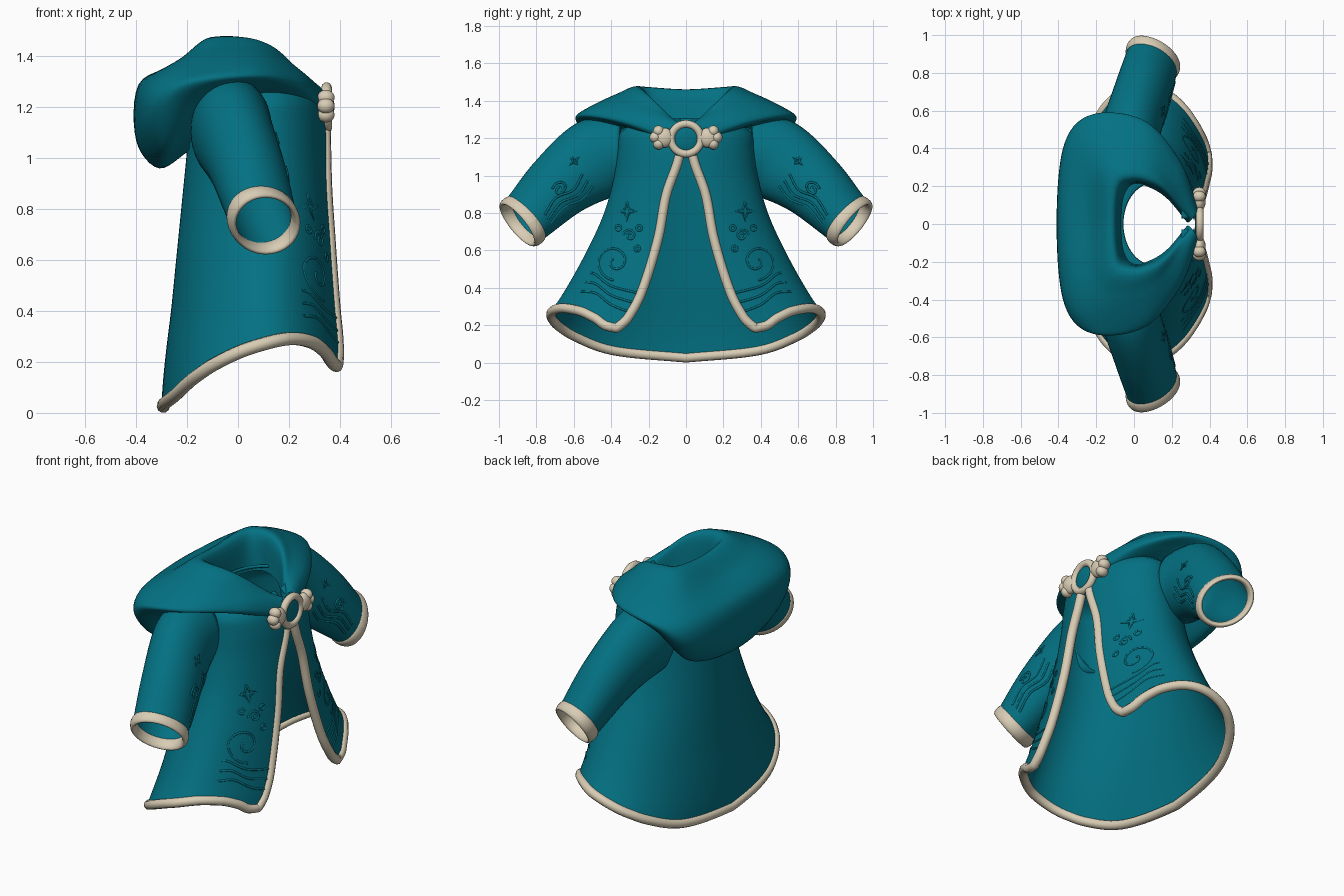
import bpy, bmesh, math
from mathutils import Vector

cube = bpy.data.objects.get("Cube")
if cube:
    bpy.data.objects.remove(cube, do_unlink=True)


def material(name, rgb):
    mat = bpy.data.materials.new(name)
    mat.use_nodes = True
    color = (*rgb, 1)
    mat.diffuse_color = color
    mat.node_tree.nodes["Principled BSDF"].inputs["Base Color"].default_value = color
    return mat


teal = material("teal cloth", (.001, .165, .225))
cream = material("cream trim", (.69, .61, .46))


def spline(keys, t):
    """Smooth interpolation through rows of (t, values...)."""
    t = min(max(t, keys[0][0]), keys[-1][0])
    i = 0
    while i < len(keys) - 2 and t > keys[i + 1][0]:
        i += 1
    last = len(keys) - 1

    def slope(j, c):
        a, b = keys[max(j - 1, 0)], keys[min(j + 1, last)]
        return (b[c] - a[c]) / (b[0] - a[0])

    a, b = keys[i], keys[i + 1]
    h = b[0] - a[0]
    s = (t - a[0]) / h
    out = []
    for c in range(1, len(a)):
        out.append(a[c] * (1 + 2 * s) * (1 - s) ** 2 + b[c] * s * s * (3 - 2 * s)
                   + h * slope(i, c) * s * (1 - s) ** 2 + h * slope(i + 1, c) * s * s * (s - 1))
    return out


def loft(name, rows, mat, ring=False, thick=0):
    """Skin a grid of points; ring closes every row."""
    bm = bmesh.new()
    grid = [[bm.verts.new(p) for p in row] for row in rows]
    n = len(rows[0])
    for low, high in zip(grid, grid[1:]):
        for j in range(n if ring else n - 1):
            k = (j + 1) % n
            bm.faces.new((low[j], low[k], high[k], high[j]))
    bmesh.ops.recalc_face_normals(bm, faces=bm.faces)
    me = bpy.data.meshes.new(name)
    bm.to_mesh(me)
    bm.free()
    me.shade_smooth()
    me.materials.append(mat)
    ob = bpy.data.objects.new(name, me)
    bpy.context.collection.objects.link(ob)
    if thick:
        mod = ob.modifiers.new("thickness", "SOLIDIFY")
        mod.thickness = thick
        mod.offset = 0


def tubes(name, paths, radius, mat, cyclic=False):
    cu = bpy.data.curves.new(name, "CURVE")
    cu.dimensions = "3D"
    cu.bevel_depth = radius
    cu.bevel_resolution = 3
    cu.use_fill_caps = True
    for path in paths:
        sp = cu.splines.new("POLY")
        sp.points.add(len(path) - 1)
        for point, p in zip(sp.points, path):
            point.co = (*p, 1)
        sp.use_cyclic_u = cyclic
        sp.use_smooth = True
    cu.materials.append(mat)
    ob = bpy.data.objects.new(name, cu)
    bpy.context.collection.objects.link(ob)


def ball(name, place, scale, mat):
    bpy.ops.mesh.primitive_uv_sphere_add(segments=24, ring_count=14, location=place)
    ob = bpy.context.object
    ob.name = name
    ob.scale = scale
    ob.data.shade_smooth()
    ob.data.materials.append(mat)


# Robe body: half width, front depth and back depth by height
BODY = [(0, .95, .33, .4), (.14, .83, .322, .39), (.28, .71, .31, .375), (.4, .63, .293, .36),
        (.6, .52, .272, .34), (.8, .43, .255, .32), (1, .375, .24, .3), (1.15, .355, .23, .285),
        (1.24, .335, .205, .25), (1.3, .22, .155, .165)]
OPENING = [(.18, .38), (.2, .35), (.24, .31), (.37, .24), (.66, .15), (.9, .105), (1.11, .035), (1.3, .03)]
HEM = [(29, .185), (36, .2), (45, .24), (58, .278), (78, .29), (105, .245), (135, .14), (155, .065), (180, .026)]
CENTRE = .105


def body_point(angle, z):
    wide, front, back = spline(BODY, z)
    c = math.cos(angle)
    return Vector((CENTRE + c * (front if c > 0 else back), wide * math.sin(angle), z))


def body_grid(u, v):
    hem = spline(HEM, 180 - abs(u) * 151)[0]
    z = hem + (1.3 - hem) * v ** 1.6
    edge = math.asin(spline(OPENING, z)[0] / spline(BODY, z)[0])
    angle = math.pi - abs(u) * (math.pi - edge)
    p = body_point(angle, z)
    p.y *= 1 if u > 0 else -1
    return p


ACROSS = [i / 48 - 1 for i in range(97)]
UP = [i / 44 for i in range(45)]
loft("robe_body", [[body_grid(u, v) for u in ACROSS] for v in UP], teal, thick=.016)

# Trim along the front edges and the hem
edge_up = [v for v in UP if body_grid(1, v).z < 1.13]
border = [body_grid(-1, v) for v in reversed(edge_up)]
border += [body_grid(u, 0) for u in ACROSS[1:-1]]
border += [body_grid(1, v) for v in edge_up]
tubes("hem_trim", [border], .026, cream)

# Sleeves: centre, half depth, half height, droop and forward turn along the arm
SLEEVE = [(0, -.025, .36, 1.12, .15, .19, -3, 0), (1, -.02, .48, 1.085, .153, .215, 31, 0),
          (2, .04, .68, .945, .143, .175, 44, 8), (3, .1, .874, .757, .134, .134, 35, 22)]


def sleeve_point(s, a, side, grow=0):
    x, y, z, deep, tall, droop, turn = spline(SLEEVE, s)
    d, t = math.radians(droop), math.radians(turn)
    across = math.cos(a) * (deep + grow)
    rise = math.sin(a) * (tall + grow)
    return Vector((x + across * math.cos(t),
                   side * (y + rise * math.sin(d) - across * math.sin(t)),
                   z + rise * math.cos(d)))


TURN = [i * math.tau / 40 for i in range(40)]
droop, turn = (math.radians(v) for v in SLEEVE[-1][-2:])
for side, label in ((1, "left"), (-1, "right")):
    rows = [[sleeve_point(i / 8, a, side) for a in TURN] for i in range(25)]
    loft(label + "_sleeve", rows, teal, ring=True, thick=.014)
    axis = Vector((math.tan(turn) * math.cos(droop), side * math.cos(droop), -math.sin(droop))).normalized()
    rows = [[sleeve_point(3, a, side, .002 + .016 * math.sin(b)) + axis * .036 * math.cos(b)
             for b in TURN[::2]] for a in TURN + TURN[:1]]
    loft(label + "_cuff", rows, cream, ring=True)

# Draped hood: half sections from the back to the clasp, in hundredths
HOOD = [
    [(-6, 0, 126), (-11, 0, 146), (-24, 0, 137), (-39, 0, 129), (-40, 0, 107), (-31, 0, 96), (-19, 0, 103)],
    [(-5, 14, 126), (-9, 20, 147), (-21, 31, 140), (-35, 41, 129), (-36, 42, 114), (-28, 36, 102), (-18, 25, 108)],
    [(0, 21, 126), (-1, 24, 147), (-8, 38, 143), (-19, 53, 134), (-22, 58, 128), (-17, 50, 121), (-9, 34, 118)],
    [(9, 19, 126), (9, 22, 145), (8, 34, 143), (6, 49, 137), (5, 55, 132), (4, 47, 129), (4, 34, 125)],
    [(18, 13, 124), (18, 16, 139), (20, 22, 138), (23, 30, 134), (24, 34, 129), (21, 31, 126), (17, 25, 124)],
    [(28, 1, 118), (29, 1, 124), (31, 3, 128), (33, 6, 127), (34, 9, 121), (32, 7, 117), (29, 3, 116)],
]
mirrored = [[(x, -y, z) for x, y, z in section] for section in HOOD[:0:-1]]
sections = mirrored + HOOD
strands = [[(i, *section[j]) for i, section in enumerate(sections)] for j in range(7)]
rows = []
for i in range(101):
    profile = [(j, *spline(strand, i / 10)) for j, strand in enumerate(strands)]
    rows.append([Vector(spline(profile, k / 6)) / 100 for k in range(37)])
loft("draped_hood", rows, teal)

# Clasp: ring, inset disc and scalloped wings
ring = [(.348, .08 * math.cos(a), 1.197 + .08 * math.sin(a)) for a in TURN]
tubes("clasp_ring", [ring], .021, cream, cyclic=True)
ball("clasp_disc", (.342, 0, 1.197), (.02, .075, .075), teal)
for side in (1, -1):
    for y, z, r in ((.118, 1.203, .053), (.146, 1.238, .03), (.165, 1.205, .03), (.146, 1.17, .03)):
        ball("clasp_wing", (.345, side * y, z), (.034, r, r), cream)


# Raised embroidery in the cloth colour, drawn in flat pattern coordinates
def arc(points, steps=16):
    keys = [(i, *p) for i, p in enumerate(points)]
    span = len(points) - 1
    return [spline(keys, span * i / steps) for i in range(steps + 1)]


def spiral(y, z, r, start):
    return [(y + r * (1 - t / 40) * math.cos(start + t * .25),
             z + r * (1 - t / 40) * math.sin(start + t * .25)) for t in range(36)]


def star(y, z, r):
    tips = [(y + (r if i % 2 == 0 else r * .3) * math.sin(i * math.pi / 4),
             z + (r if i % 2 == 0 else r * .3) * math.cos(i * math.pi / 4)) for i in range(8)]
    return tips + tips[:1]


def front_point(y, z, side):
    p = body_point(math.asin(min(y / spline(BODY, z)[0], 1)), z)
    return (p.x + .007, side * p.y, z)


robe_pattern = [spiral(.38, .54, .1, -1.5), spiral(.3, .68, .035, 0), star(.315, .81, .05)]
for lift in (0, .05, .1):
    robe_pattern.append(arc([(.3 - lift / 2, .27 + lift), (.4, .31 + lift),
                             (.48, .37 + lift), (.56 - lift / 2, .38 + lift)]))
for y, z in ((.25, .72), (.36, .72), (.26, .61)):
    robe_pattern.append([(y + .014 * math.cos(a), z + .014 * math.sin(a)) for a in TURN[::4] + [0]])

sleeve_pattern = [star(1.45, .3, .13), spiral(2.1, 0, .2, 1)]
for drop in (0, .22, .44):
    sleeve_pattern.append(arc([(1.5, -.1 - drop), (1.9, -.3 - drop), (2.3, -.1 - drop), (2.7, -.2 - drop)]))

for side, label in ((1, "left"), (-1, "right")):
    paths = [[front_point(y, z, side) for y, z in path] for path in robe_pattern]
    paths += [[sleeve_point(s, a, side, .006) for s, a in path] for path in sleeve_pattern]
    tubes(label + "_embroidery", paths, .006, teal)
